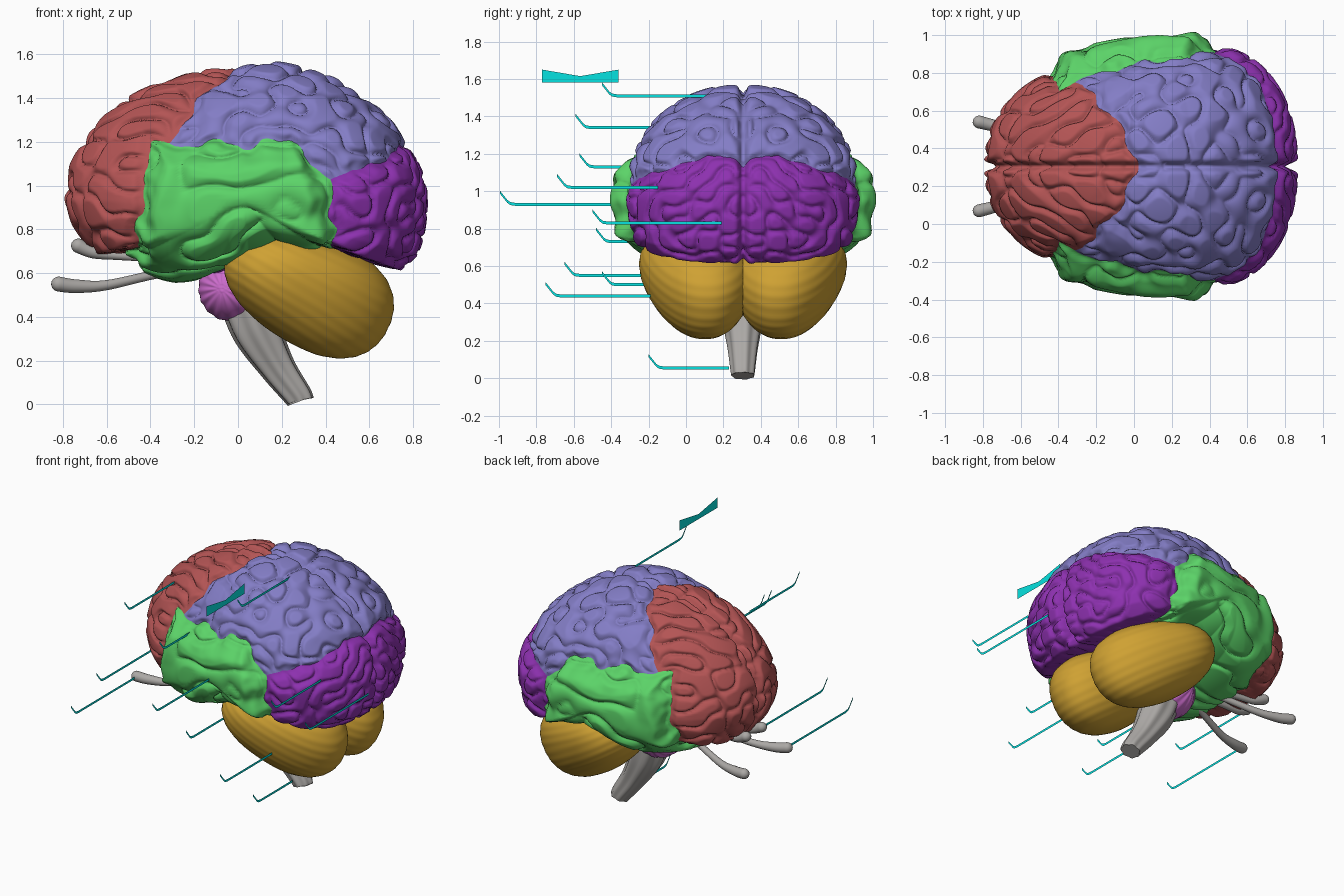
import bpy
import bmesh
import math
import random
from mathutils import Vector, noise

old = bpy.data.objects.get("Cube")
if old:
    bpy.data.objects.remove(old, do_unlink=True)

MID = 0.305                       # y of the plane between the two halves
CENTRE = Vector((0.03, 0, 1.0))   # middle of the cortex
TURN = 2 * math.pi
random.seed(4)


def material(name, rgb):
    col = [(c / 255) ** 2.2 for c in rgb] + [1]
    m = bpy.data.materials.new(name)
    m.use_nodes = True
    m.diffuse_color = col
    m.node_tree.nodes["Principled BSDF"].inputs["Base Color"].default_value = col
    return m


RED = material("brick red", (178, 85, 85))
BLUE = material("periwinkle", (130, 124, 196))
GREEN = material("leaf green", (92, 210, 104))
PURPLE = material("deep purple", (140, 52, 174))
GOLD = material("ochre", (206, 160, 54))
PINK = material("orchid pink", (204, 108, 204))
GREY = material("warm grey", (170, 167, 164))
TEAL = material("teal", (14, 226, 224))


def add_object(name, verts, faces, mat, mirror=False, smooth=True, y=MID):
    me = bpy.data.meshes.new(name)
    me.from_pydata(verts, [], faces)
    me.materials.append(mat)
    if smooth:
        me.shade_smooth()
    ob = bpy.data.objects.new(name, me)
    bpy.context.collection.objects.link(ob)
    ob.location.y = y
    if mirror:
        mod = ob.modifiers.new("other_half", 'MIRROR')
        mod.use_axis = (False, True, False)
        mod.merge_threshold = 0.0001
    return ob


def ball(cuts):
    """Evenly divided quad sphere: directions and faces."""
    bm = bmesh.new()
    bmesh.ops.create_cube(bm, size=2)
    bmesh.ops.subdivide_edges(bm, edges=bm.edges[:], cuts=cuts, use_grid_fill=True)
    bm.verts.index_update()
    dirs = [Vector([math.tan(c * math.pi / 4) for c in v.co]).normalized() for v in bm.verts]
    faces = [[v.index for v in f.verts] for f in bm.faces]
    bm.free()
    return dirs, faces


def smoothstep(t):
    t = min(max(t, 0), 1)
    return t * t * (3 - 2 * t)


# ---- cortex: side outline (x, z) swept into a rounded half ----
OUTLINE = [(.85, .98), (.84, .8), (.81, .69), (.73, .62), (.62, .645), (.45, .7), (.2, .74),
           (.05, .7), (-.1, .65), (-.25, .61), (-.4, .65), (-.5, .69), (-.65, .69), (-.75, .82),
           (-.79, .95), (-.76, 1.1), (-.66, 1.26), (-.5, 1.4), (-.3, 1.48), (-.05, 1.53),
           (.1, 1.56), (.3, 1.53), (.5, 1.45), (.65, 1.34), (.75, 1.22), (.82, 1.1)]
POLAR = sorted((math.atan2(z - CENTRE.z, x - CENTRE.x), math.hypot(x - CENTRE.x, z - CENTRE.z))
               for x, z in OUTLINE)
POLAR = [(POLAR[-1][0] - TURN, POLAR[-1][1])] + POLAR + [(POLAR[0][0] + TURN, POLAR[0][1])]


def outline_radius(a):
    for (a0, r0), (a1, r1) in zip(POLAR, POLAR[1:]):
        if a <= a1:
            return r0 + (r1 - r0) * (a - a0) / (a1 - a0)
    return POLAR[-1][1]


def cortex_point(d):
    a = math.atan2(d.z, d.x)
    blunt = 0.87 + 0.08 * math.sin(a) - 0.14 * math.cos(a) ** 2
    blunt += 0.3 * max(0, -math.sin(a) * math.cos(a))
    r = outline_radius(a) * math.hypot(d.x, d.z) ** blunt
    y = 0.625 * (1 + 0.22 * r * math.cos(a)) * max(d.y, 0) ** 0.9
    r *= 1 - 0.08 * math.exp(-(y / 0.02) ** 2)      # fissure between the halves
    return CENTRE + Vector((r * math.cos(a), y, r * math.sin(a) - 0.06 * d.y ** 2))


def lobe_at(p):
    """Lobe name and distance to its border."""
    w = noise.noise_vector(p * 7) * 0.045 + noise.noise_vector(p * 13) * 0.025
    x, z = p.x + w.x, p.z + w.z
    temporal = min(x + 0.43 + 0.2 * (1.05 - z), 0.44 - x, 1.2 - z - max(0, x - 0.25))
    frontal = max((0.01 - 0.35 * p.y - 0.55 * (1.53 - z) - x) * 0.8, min(1.2 - z, -0.3 - x))
    occipital = min((1.02 + 0.43 * (x - 0.44) - z) * 0.92, x - 0.3)
    if temporal > 0:
        return "temporal_lobe", temporal
    if frontal > 0:
        return "frontal_lobe", min(frontal, -temporal)
    if occipital > 0:
        return "occipital_lobe", min(occipital, -temporal)
    return "parietal_lobe", min(-temporal, -frontal, -occipital)


# material, fold frequency, fold depth, outward bulge
LOBES = {"frontal_lobe": (RED, 37, 0.032, 0.01),
         "parietal_lobe": (BLUE, 36, 0.035, 0.013),
         "temporal_lobe": (GREEN, 28, 0.035, 0.068),
         "occipital_lobe": (PURPLE, 46, 0.032, 0.018)}
WAVES = [(Vector([random.gauss(0, 1) for _ in range(3)]).normalized(), random.uniform(0, TURN))
         for _ in range(24)]


def folded(p, border, lobe):
    """Winding folds: the grooves run where a sum of equal waves crosses zero."""
    _, freq, depth, bulge = LOBES[lobe]
    wave = sum(math.cos(freq * p.dot(k) + phase) for k, phase in WAVES) / 3.4
    ridge = min(abs(wave), 1) ** 0.55
    edge = smoothstep(border / 0.04)
    move = -0.025 * (1 - edge) + bulge * smoothstep(border / 0.14) - edge * depth * (1 - ridge)
    out = p - CENTRE
    out.y *= 1.3
    q = p + out.normalized() * move
    q.y = max(q.y, 0)
    return q


dirs, faces = ball(119)
points = {i: cortex_point(d) for i, d in enumerate(dirs) if d.y > -1e-4}
info = {i: lobe_at(p) for i, p in points.items()}
groups = {name: [] for name in LOBES}
edge_lobe, border = {}, {}
for f in faces:
    if all(i in points for i in f):
        names = [info[i][0] for i in f]
        name = max(names, key=names.count)
        groups[name].append(f)
        for a, b in zip(f, f[1:] + f[:1]):
            if edge_lobe.setdefault((min(a, b), max(a, b)), name) != name:
                border.setdefault(a, set()).add(b)
                border.setdefault(b, set()).add(a)
# relax the lobe borders into smooth lines
for _ in range(4):
    relaxed = {i: (points[i] + sum((points[j] for j in near), Vector()) / len(near)) / 2
               for i, near in border.items() if len(near) > 1}
    points.update(relaxed)
for name, group in groups.items():
    used = sorted({i for f in group for i in f})
    index = {i: k for k, i in enumerate(used)}
    verts = [folded(points[i], 0 if i in border else info[i][1], name) for i in used]
    add_object(name, verts, [[index[i] for i in f] for f in group], LOBES[name][0], mirror=True)

# ---- cerebellum: tilted, finely ridged egg-shaped pair ----
dirs, faces = ball(39)
tilt = math.radians(25)
verts = []
for d in dirs:
    s = [math.copysign(abs(c) ** 0.9, c) for c in d]
    ridge = 1 + 0.003 * math.sin(34 * d.z + 5 * d.x)
    x, z = s[0] * 0.405 * ridge, s[2] * 0.25 * (1 + 0.14 * s[0]) * ridge
    y = (0.24 + s[1] * (0.3 + 0.12 * z) * ridge) * (0.98 - 0.2 * s[0])
    verts.append((0.32 + x * math.cos(tilt) + z * math.sin(tilt), max(y, 0),
                  0.52 - x * math.sin(tilt) + z * math.cos(tilt)))
add_object("cerebellum", verts, faces, GOLD, mirror=True)

# ---- pons: ribbed bulb, with a small node above it ----
verts = []
for d in dirs:
    k = 1 + 0.015 * math.sin(14 * math.atan2(d.z, d.x + 0.3))
    verts.append((-0.03 + d.x * 0.15 * k, d.y * 0.18 * k, 0.53 + d.z * 0.15 * k))
add_object("pons", verts, faces, PINK)
verts = [(-0.1 + d.x * 0.08, d.y * 0.2, 0.635 + d.z * 0.045) for d in dirs]
add_object("hypothalamus", verts, faces, PURPLE)


def tube(name, path, mat, flutes=0, mirror=False, sides=36, rounded=True):
    """Loft of rings along (x, y, z, radius) points, smoothed between them."""
    pts = [Vector(p) for p in path]
    fine = []
    for i in range(len(pts) - 1):
        a, b, c, e = pts[max(i - 1, 0)], pts[i], pts[i + 1], pts[min(i + 2, len(pts) - 1)]
        for k in range(8):
            t = k / 8
            fine.append(b + (c - a) * t / 2 + (a * 2 - b * 5 + c * 4 - e) * t * t / 2
                        + (b * 3 - a - c * 3 + e) * t ** 3 / 2)
    fine.append(pts[-1])
    if rounded:
        end = fine[-1]
        step = (end - fine[-2]).xyz.normalized()
        for k in range(1, 6):
            a = k * math.pi / 10.5
            fine.append(Vector((*(end.xyz + step * end.w * math.sin(a)), end.w * math.cos(a))))
    verts, quads = [], []
    for i, p in enumerate(fine):
        along = (fine[min(i + 1, len(fine) - 1)] - fine[max(i - 1, 0)]).xyz.normalized()
        side = along.cross(Vector((0, 1, 0))).normalized()
        up = side.cross(along)
        for k in range(sides):
            a = TURN * k / sides
            r = p.w * (1 + 0.06 * math.sin(flutes * a))
            verts.append(p.xyz + (side * math.cos(a) + up * math.sin(a)) * r)
    for i in range(len(fine) - 1):
        for k in range(sides):
            j = (k + 1) % sides
            quads.append((i * sides + k, i * sides + j, (i + 1) * sides + j, (i + 1) * sides + k))
    last = (len(fine) - 1) * sides
    quads.append(list(range(last, last + sides)))
    ob = add_object(name, verts, quads, mat, mirror)
    ob.data.polygons[-1].use_smooth = False


# ---- stem and nerves ----
tube("brain_stem", [(0.03, 0, 0.5, 0.12), (0.085, 0, 0.34, 0.11), (0.18, 0, 0.17, 0.08),
                    (0.27, 0, 0.045, 0.064), (0.285, 0, 0.015, 0.06)],
     GREY, flutes=7, sides=56, rounded=False)
tube("optic_nerve", [(-0.08, 0.02, 0.64, 0.03), (-0.35, 0.1, 0.6, 0.021), (-0.6, 0.18, 0.545, 0.023),
                     (-0.74, 0.215, 0.54, 0.031), (-0.82, 0.235, 0.55, 0.034)], GREY, mirror=True, sides=20)
tube("olfactory_nerve", [(-0.2, 0.05, 0.66, 0.02), (-0.55, 0.07, 0.68, 0.02), (-0.66, 0.08, 0.695, 0.028),
                         (-0.73, 0.085, 0.725, 0.033)], GREY, mirror=True, sides=20)

# ---- flat pointer lines: x, height, outer y, inner y ----
POINTERS = [(.31, 1.51, -.45, .12), (-.45, 1.34, -.59, -.05), (-.2, 1.13, -.57, -.24),
            (.735, 1.02, -.69, -.15), (.045, .93, -.995, -.36), (.86, .83, -.5, .19),
            (-.74, .73, -.48, .2), (-.815, .55, -.65, .06), (-.08, .5, -.45, .15),
            (.39, .44, -.75, -.19), (.255, .055, -.2, .23)]
for x, z, y0, y1 in POINTERS:
    line = [(y0, z + 0.065), (y0 + 0.04, z + 0.015), (y0 + 0.055, z + 0.004), (y0 + 0.08, z), (y1, z)]
    verts = [(x, y, h + s) for y, h in line for s in (-0.008, 0.008)]
    quads = [(2 * i, 2 * i + 2, 2 * i + 3, 2 * i + 1) for i in range(len(line) - 1)]
    add_object("pointer_line", verts, quads, TEAL, smooth=False, y=0)

# ---- flat bow-shaped tag ----
tag = [(.3, -.77, 1.58), (.3, -.565, 1.58), (.3, -.36, 1.58),
       (.3, -.36, 1.65), (.3, -.565, 1.615), (.3, -.77, 1.65)]
add_object("tag_plate", tag, [(0, 1, 4, 5), (1, 2, 3, 4)], TEAL, smooth=False, y=0)
